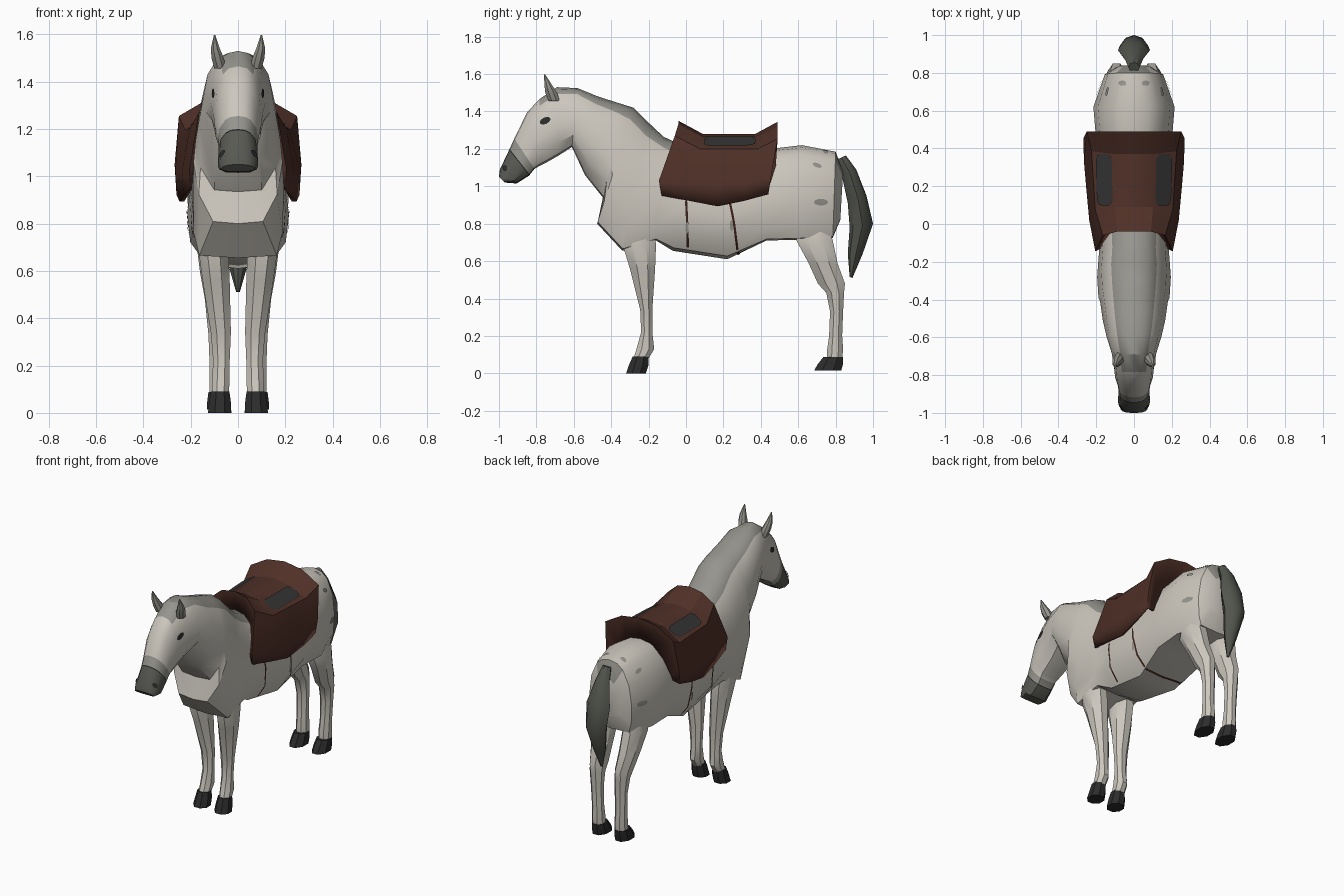
import bpy, bmesh, math
from mathutils import Vector
from mathutils.bvhtree import BVHTree

if "Cube" in bpy.data.objects:
    bpy.data.objects.remove(bpy.data.objects["Cube"])


def material(name, *rgb):
    m = bpy.data.materials.new(name)
    m.use_nodes = True
    m.diffuse_color = (*rgb, 1)
    bsdf = next(n for n in m.node_tree.nodes if n.type == "BSDF_PRINCIPLED")
    bsdf.inputs["Base Color"].default_value = (*rgb, 1)
    bsdf.inputs["Roughness"].default_value = 0.9
    return m


COAT = material("pale coat", .60, .57, .51)
GREY = material("mane grey", .30, .295, .265)
MUZZLE = material("muzzle grey", .10, .10, .088)
TAIL = material("tail grey", .085, .09, .075)
HOOF = material("hoof black", .025, .025, .025)
LEATHER = material("saddle leather", .080, .030, .021)
PAD = material("dark pad", .033, .033, .033)
STRAP = material("strap brown", .05, .016, .011)


def finish(name, bm, mats, angle=35):
    """Turn a bmesh into a shaded object."""
    mesh = bpy.data.meshes.new(name)
    bm.to_mesh(mesh)
    bm.free()
    for m in mats:
        mesh.materials.append(m)
    ob = bpy.data.objects.new(name, mesh)
    bpy.context.collection.objects.link(ob)
    bpy.ops.object.select_all(action="DESELECT")
    ob.select_set(True)
    bpy.context.view_layer.objects.active = ob
    bpy.ops.object.shade_smooth_by_angle(angle=math.radians(angle))
    return ob


def loft(name, rings, mats, rule=lambda i, j: 0):
    """Skin closed rings, cap both ends; rule picks a material per ring and segment."""
    bm = bmesh.new()
    rows = [[bm.verts.new(p) for p in r] for r in rings]
    n = len(rows[0])
    for i, (a, b) in enumerate(zip(rows, rows[1:])):
        for j in range(n):
            k = (j + 1) % n
            bm.faces.new((a[j], a[k], b[k], b[j])).material_index = rule(i, j)
    for i, row in ((0, rows[0]), (len(rows) - 2, rows[-1])):
        bm.faces.new(row).material_index = rule(i, n // 4)
    bmesh.ops.recalc_face_normals(bm, faces=bm.faces)
    tree = BVHTree.FromBMesh(bm)
    finish(name, bm, mats)
    return tree


def section(top, bottom, width, shape):
    """Mirrored cross-section hung between a top and a bottom point (y, z)."""
    def at(t, f, s):
        p = Vector(top).lerp(Vector(bottom), t)
        return Vector((s * f * width, p.x, p.y))
    right = [at(t, f, 1) for t, f in shape]
    left = [at(t, f, -1) for t, f in shape[1:-1]]
    return right + left[::-1]


# Body, neck and head: one loft from rump to muzzle
BACK = [(0, 0), (.025, .36), (.1, .62), (.3, .89), (.58, 1)]
RUMP = BACK + [(.85, .96), (.985, .84), (1, 0)]
BELLY = BACK + [(.8, .94), (.97, .62), (1, 0)]
CHEST = BACK + [(.80, .88), (.985, .56), (1, 0)]
BODY = [
    ((.84, 1.08), (.825, .82), .09, RUMP),
    ((.80, 1.185), (.785, .725), .155, RUMP),
    ((.62, 1.22), (.62, .715), .215, RUMP),
    ((.45, 1.20), (.43, .71), .20, RUMP),
    ((.22, 1.17), (.22, .61), .215, BELLY),
    ((.02, 1.20), (-.07, .655), .195, BELLY),
    ((-.12, 1.265), (-.16, .71), .185, RUMP),
    ((-.20, 1.34), (-.34, .655), .195, RUMP),
    ((-.28, 1.42), (-.475, .80), .188, CHEST),
    ((-.36, 1.445), (-.44, .935), .18, CHEST),
    ((-.47, 1.48), (-.54, 1.06), .165, CHEST),
    ((-.58, 1.525), (-.61, 1.21), .145, BELLY),
    ((-.69, 1.53), (-.68, 1.165), .118, BELLY),
    ((-.785, 1.465), (-.75, 1.125), .105, BELLY),
    ((-.85, 1.395), (-.785, 1.108), .10, BELLY),
    ((-.918, 1.255), (-.81, 1.093), .086, BELLY),
    ((-.943, 1.20), (-.835, 1.062), .082, BELLY),
    ((-.946, 1.194), (-.838, 1.058), .082, BELLY),
    ((-.995, 1.09), (-.905, 1.015), .085, BELLY),
    ((-1.0, 1.05), (-.97, 1.02), .07, BELLY),
]


def body_colour(i, j):
    if i == 16:
        return 3
    if i > 16:
        return 2
    crest = j < 2 or j > 11
    return 1 if i == 15 or (crest and (i == 0 or 5 <= i <= 12)) else 0


body = loft("body", [section(*r) for r in BODY], [COAT, GREY, MUZZLE, HOOF], body_colour)

# Tail
TAIL_SHAPE = [(0, 0), (.12, .6), (.45, 1), (.85, .6), (1, 0)]
TAIL_RINGS = [
    ((.855, 1.165), (.80, 1.14), .03),
    ((.91, 1.09), (.835, 1.05), .05),
    ((.965, .95), (.865, .91), .085),
    ((1.0, .80), (.875, .78), .075),
    ((.945, .64), (.865, .64), .045),
    ((.89, .51), (.875, .515), .008),
]
loft("tail", [section(*r, TAIL_SHAPE) for r in TAIL_RINGS], [TAIL])


# Legs, hooves and ears: rows of height, front y, back y, inner x, outer x
def limb_ring(side, z, front, back, inner, outer):
    cy, cx, ry, rx = (front + back) / 2, (inner + outer) / 2, (back - front) / 2, (outer - inner) / 2
    ring = []
    for k in range(8):
        a = math.tau * (k + .5) / 8
        ring.append(Vector((side * (cx + rx * math.cos(a) * 1.08), cy + ry * math.sin(a) * 1.08, z)))
    return ring


LIMBS = {
    "front_leg": (COAT, [(.80, -.33, -.18, .06, .15), (.69, -.34, -.16, .04, .168),
                         (.56, -.30, -.165, .035, .15), (.34, -.245, -.18, .03, .115),
                         (.22, -.24, -.18, .035, .105), (.13, -.265, -.17, .035, .11),
                         (.08, -.28, -.20, .04, .11)]),
    "front_hoof": (HOOF, [(.09, -.285, -.20, .036, .115), (.045, -.305, -.20, .03, .122),
                          (0, -.32, -.215, .028, .127)]),
    "hind_leg": (COAT, [(.82, .60, .75, .07, .14), (.71, .59, .785, .045, .175),
                        (.59, .655, .81, .045, .16), (.48, .705, .85, .045, .14),
                        (.43, .75, .845, .047, .135), (.33, .77, .84, .05, .125),
                        (.20, .765, .835, .05, .12), (.13, .755, .84, .045, .12),
                        (.075, .755, .835, .045, .12)]),
    "hind_hoof": (HOOF, [(.088, .735, .84, .042, .125), (.05, .705, .84, .036, .13),
                         (.015, .685, .83, .034, .132)]),
    "ear": (GREY, [(1.455, -.735, -.675, .05, .10), (1.50, -.752, -.69, .06, .112),
                   (1.54, -.757, -.715, .077, .115), (1.597, -.759, -.752, .096, .102)]),
}
for side, label in ((1, "left"), (-1, "right")):
    for part, (mat, rows) in LIMBS.items():
        loft(f"{label}_{part}", [limb_ring(side, *r) for r in rows], [mat])

# Saddle: rows front to back, each from the middle down one flap; end rows are lips against the body
SADDLE = [
    [(0, -.03, 1.22), (.07, -.035, 1.205), (.125, -.05, 1.15), (.175, -.13, 1.01), (.18, -.12, .955)],
    [(0, -.04, 1.35), (.09, -.04, 1.335), (.165, -.06, 1.27), (.205, -.145, 1.03), (.20, -.13, .95)],
    [(0, .09, 1.28), (.10, .09, 1.265), (.205, .075, 1.20), (.237, .02, 1.02), (.23, .03, .92)],
    [(0, .23, 1.28), (.10, .23, 1.265), (.215, .23, 1.20), (.252, .18, 1.01), (.247, .17, .893)],
    [(0, .37, 1.28), (.105, .37, 1.265), (.225, .385, 1.20), (.265, .33, 1.02), (.26, .31, .922)],
    [(0, .49, 1.345), (.13, .49, 1.325), (.25, .49, 1.255), (.268, .455, 1.05), (.262, .44, .957)],
    [(0, .48, 1.20), (.09, .48, 1.185), (.17, .48, 1.11), (.20, .445, 1.0), (.205, .43, .96)],
]
bm = bmesh.new()
grid = []
for row in SADDLE:
    full = [(-x, y, z) for x, y, z in row[:0:-1]] + row
    grid.append([bm.verts.new(p) for p in full])
for a, b in zip(grid, grid[1:]):
    for j in range(len(a) - 1):
        bm.faces.new((a[j], a[j + 1], b[j + 1], b[j]))
bm.normal_update()
saddle_tree = BVHTree.FromBMesh(bm)
saddle = finish("saddle", bm, [LEATHER], 25)
thick = saddle.modifiers.new("thickness", "SOLIDIFY")
thick.thickness, thick.offset = .02, -1


# Thin plates laid on a surface
def cast(tree, origin, direction, lift=.004):
    hit, normal, *_ = tree.ray_cast(Vector(origin), Vector(direction))
    if hit is None:
        hit, normal, *_ = tree.find_nearest(Vector(origin))
    return hit + normal * lift


def plate(name, tree, origins, direction, mat, lift=.004):
    bm = bmesh.new()
    centre = sum((Vector(o) for o in origins), Vector()) / len(origins)
    mid = bm.verts.new(cast(tree, centre, direction, lift))
    rim = [bm.verts.new(cast(tree, o, direction, lift)) for o in origins]
    for a, b in zip(rim, rim[1:] + rim[:1]):
        f = bm.faces.new((mid, a, b))
        f.normal_update()
        if f.normal.dot(Vector(direction)) > 0:
            f.normal_flip()
    finish(name, bm, [mat])


def oval(side, y, z, ry, rz, tilt=0, n=10):
    points = []
    for k in range(n):
        a = math.tau * k / n
        points.append((side, y + ry * math.cos(a), z + rz * math.sin(a) + tilt * ry * math.cos(a)))
    return points


def girth(name, y, shift, start, end, steps=10):
    """Strap hugging the belly between two angles measured from straight down."""
    bm = bmesh.new()
    pairs = []
    for k in range(steps + 1):
        a = math.radians(start + (end - start) * k / steps)
        d = Vector((math.sin(a), 0, -math.cos(a)))
        yy = y + shift * math.cos(a)
        pairs.append([bm.verts.new(cast(body, Vector((0, yy + w, .93)) + d, -d)) for w in (-.006, .006)])
    for a, b in zip(pairs, pairs[1:]):
        bm.faces.new((a[0], a[1], b[1], b[0]))
    bmesh.ops.recalc_face_normals(bm, faces=bm.faces)
    finish(name, bm, [STRAP])


SPOTS = {  # y, z, half length, half height, slope
    "eye": (HOOF, (-.752, 1.35, .029, .019, .3)),
    "nostril": (HOOF, (-.965, 1.095, .012, .016)),
    "rump_patch": (GREY, (.72, .915, .038, .017)),
    "hip_patch": (GREY, (.70, 1.11, .025, .012, -.3)),
    "front_buckle": (GREY, (.006, .78, .009, .03)),
    "rear_buckle": (GREY, (.243, .79, .009, .03)),
}
for side, label in ((1, "left"), (-1, "right")):
    girth(f"{label}_front_strap", 0, .012, side * 88, side * 28)
    for spot, (mat, shape) in SPOTS.items():
        plate(f"{label}_{spot}", body, oval(side, *shape), (-side, 0, 0), mat, .006)
    pad = [(side * x, y, 2) for x, y in ((.11, .12), (.13, .095), (.18, .10), (.193, .13),
                                         (.198, .34), (.185, .37), (.135, .372), (.115, .35))]
    plate(f"{label}_seat_pad", saddle_tree, pad, (0, 0, -1), PAD, .007)
    dapple = [(side * .06 + z, y, 2) for _, y, z in oval(1, .745, 0, .014, .02)]
    plate(f"{label}_croup_patch", body, dapple, (0, 0, -1), GREY)
girth("belly_girth", .23, .05, -88, 88, 28)
